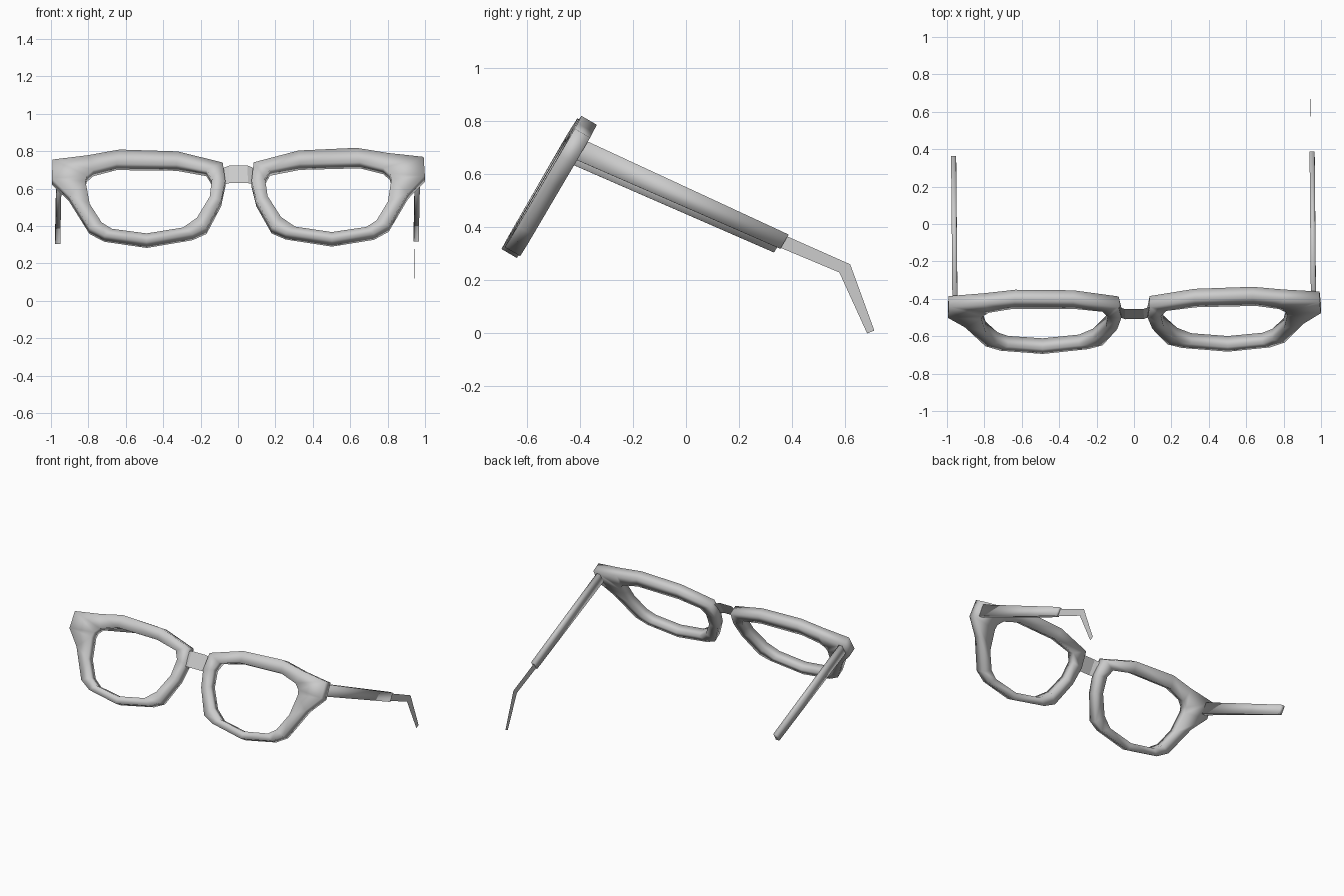
import bpy, bmesh, math
from mathutils import Matrix, Vector

cube = bpy.data.objects.get("Cube")
if cube:
    bpy.data.objects.remove(cube)

# One plain grey for the whole pair
grey = bpy.data.materials.new("plain_grey")
grey.use_nodes = True
grey.diffuse_color = (0.6, 0.6, 0.6, 1)
grey.node_tree.nodes["Principled BSDF"].inputs["Base Color"].default_value = (0.6, 0.6, 0.6, 1)

# Parts are built upright (x across, y depth, z up the lens), then leaned back
LEAN = (Matrix.Translation((0, -0.399, 0.818))
        @ Matrix.Rotation(math.radians(-30.2), 4, 'X')
        @ Matrix.Rotation(-0.0125, 4, 'Y')
        @ Matrix.Rotation(0.007, 4, 'Z'))
DEPTH = 0.067


def make(name, bm, smooth):
    bmesh.ops.recalc_face_normals(bm, faces=bm.faces)
    mesh = bpy.data.meshes.new(name)
    bm.to_mesh(mesh)
    bm.free()
    mesh.materials.append(grey)
    obj = bpy.data.objects.new(name, mesh)
    bpy.context.collection.objects.link(obj)
    obj.matrix_world = LEAN
    for p in mesh.polygons:
        p.use_smooth = smooth
    return obj


def loft(bm, rings, closed):
    """Join rings of points with quads; closed also joins the last to the first."""
    rows = [[bm.verts.new(p) for p in ring] for ring in rings]
    n = len(rows[0])
    pairs = list(zip(rows, rows[1:])) + ([(rows[-1], rows[0])] if closed else [])
    for a, b in pairs:
        for i in range(n):
            j = (i + 1) % n
            bm.faces.new((a[i], a[j], b[j], b[i]))
    return rows


# Rim outline and lens opening, with the lug at the outer corner
outer = [(.083, -.09), (.324, -.019), (.634, -.005), (.80, -.038), (.992, -.064),
         (.997, -.18), (.906, -.285), (.80, -.487), (.72, -.536), (.495, -.576),
         (.249, -.53), (.174, -.492), (.094, -.323), (.07, -.203)]
inner = [(.17, -.135), (.329, -.1), (.65, -.093), (.775, -.13), (.81, -.165),
         (.818, -.20), (.797, -.34), (.735, -.455), (.68, -.495), (.495, -.525),
         (.30, -.49), (.225, -.43), (.155, -.30), (.142, -.19)]

for side, s in (("left", 1), ("right", -1)):
    # Lens rim
    bm = bmesh.new()
    loft(bm, [[(s * ox, 0, oz), (s * ox, DEPTH, oz), (s * ix, DEPTH, iz), (s * ix, 0, iz)]
              for (ox, oz), (ix, iz) in zip(outer, inner)], True)
    make(side + "_rim", bm, True)

    # Tapering temple arm
    bm = bmesh.new()
    rings = [[(s * x, y, z) for x, z in ((.945, lo), (.972, lo), (.972, hi), (.945, hi))]
             for y, lo, hi in ((.055, -.163, -.082), (.897, -.065, -.003))]
    for row in loft(bm, rings, False):
        bm.faces.new(row)
    make(side + "_temple", bm, True)

# Thin ear hook, present on the left arm only
bm = bmesh.new()
upper = [(.89, -.012), (1.154, .017), (1.358, -.153)]
lower = [(.89, -.062), (1.134, -.03), (1.340, -.176)]
top = [bm.verts.new((.953, y, z)) for y, z in upper]
low = [bm.verts.new((.953, y, z)) for y, z in lower]
for i in range(2):
    bm.faces.new((top[i], top[i + 1], low[i + 1], low[i]))
make("left_ear_hook", bm, False)

# Thin bridge sheet, curling back into the rims
bm = bmesh.new()
path = [(-.09, .035), (-.075, .012), (-.05, 0), (.05, 0), (.075, .012), (.09, .035)]
top = [bm.verts.new((x, y, -.11 - .35 * y)) for x, y in path]
low = [bm.verts.new((x, y, -.218)) for x, y in path]
for i in range(len(path) - 1):
    bm.faces.new((top[i], low[i], low[i + 1], top[i + 1]))
make("bridge", bm, False)
